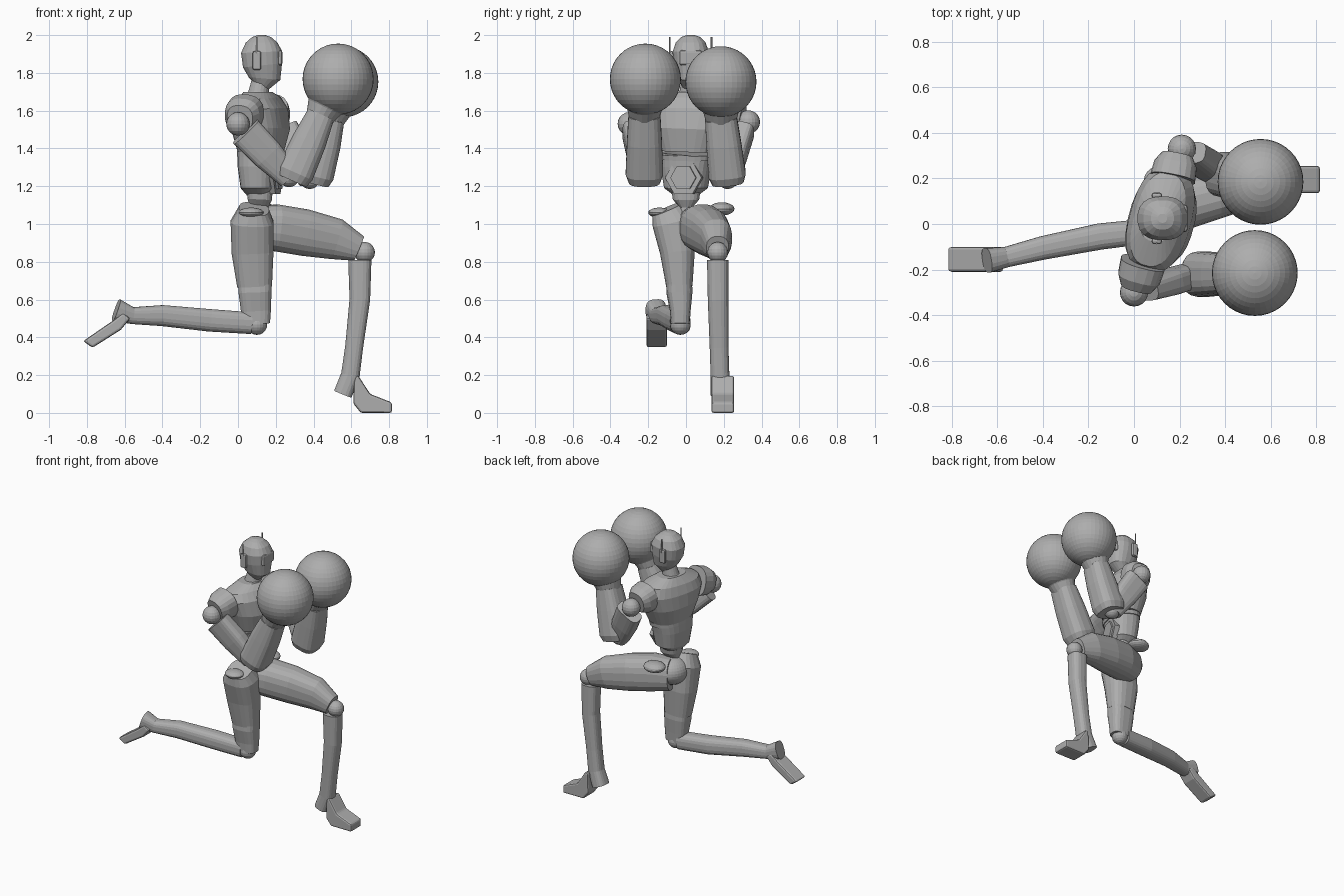
import bpy
import bmesh
import math
from mathutils import Matrix, Vector

default_cube = bpy.data.objects.get("Cube")
if default_cube:
    bpy.data.objects.remove(default_cube, do_unlink=True)

# One matte grey for the whole figure
GREY = (.42, .42, .42, 1)
grey = bpy.data.materials.new("plain_grey")
grey.use_nodes = True
grey.diffuse_color = GREY
for node in grey.node_tree.nodes:
    if node.type == 'BSDF_PRINCIPLED':
        node.inputs["Base Color"].default_value = GREY

parts = []
ACROSS = Vector((0, 1, 0))
CHEST_SIDE = Vector((.26, .965, 0))
CHEST_YAW = math.radians(-15)


def finish(name, bm):
    """Turn a bmesh into a named, coloured object."""
    bmesh.ops.recalc_face_normals(bm, faces=bm.faces[:])
    mesh = bpy.data.meshes.new(name)
    bm.to_mesh(mesh)
    bm.free()
    mesh.materials.append(grey)
    part = bpy.data.objects.new(name, mesh)
    bpy.context.scene.collection.objects.link(part)
    parts.append(part)
    return part


def loft(name, sections, side=ACROSS, power=2, sides=20):
    """Skin rounded sections given as x, y, z, half width, half depth."""
    bm = bmesh.new()
    centres = [Vector(section[:3]) for section in sections]
    last = len(centres) - 1
    rings = []
    for i, section in enumerate(sections):
        along = (centres[min(i + 1, last)] - centres[max(i - 1, 0)]).normalized()
        wide = (side - along * side.dot(along)).normalized()
        deep = along.cross(wide)
        ring = []
        for k in range(sides):
            angle = math.tau * (k + .5) / sides
            c, s = math.cos(angle), math.sin(angle)
            u = math.copysign(abs(c) ** (2 / power), c) * section[3]
            v = math.copysign(abs(s) ** (2 / power), s) * section[4]
            ring.append(bm.verts.new(centres[i] + wide * u + deep * v))
        rings.append(ring)
    for low, high in zip(rings, rings[1:]):
        for k in range(sides):
            n = (k + 1) % sides
            bm.faces.new((low[k], low[n], high[n], high[k]))
    bm.faces.new(rings[0])
    bm.faces.new(rings[-1])
    return finish(name, bm)


def ball(name, centre, radius, scale=(1, 1, 1), segments=32):
    """Add a sphere or an ellipsoid."""
    bm = bmesh.new()
    place = Matrix.Translation(centre) @ Matrix.Diagonal((*scale, 1))
    bmesh.ops.create_uvsphere(bm, u_segments=segments, v_segments=segments // 2,
                              radius=radius, matrix=place)
    return finish(name, bm)


def bevel(part, width, segments=2):
    modifier = part.modifiers.new("soft_edges", 'BEVEL')
    modifier.width = width
    modifier.segments = segments


def block(name, centre, size, width, yaw=0):
    """Add a box with softened edges."""
    bm = bmesh.new()
    place = (Matrix.Translation(centre) @ Matrix.Rotation(yaw, 4, 'Z')
             @ Matrix.Diagonal((*size, 1)))
    bmesh.ops.create_cube(bm, size=1, matrix=place)
    bevel(finish(name, bm), width)


def rod(name, centre, radius, depth, turn=Matrix(), sides=12):
    """Add a straight prism or cylinder."""
    bm = bmesh.new()
    bmesh.ops.create_cone(bm, cap_ends=True, segments=sides, radius1=radius,
                          radius2=radius, depth=depth,
                          matrix=Matrix.Translation(centre) @ turn)
    return finish(name, bm)


def slab(name, outline, y, half):
    """Extrude a side outline across the body."""
    bm = bmesh.new()
    face = bm.faces.new([bm.verts.new((x, y - half, z)) for x, z in outline])
    result = bmesh.ops.extrude_face_region(bm, geom=[face])
    moved = [v for v in result["geom"] if isinstance(v, bmesh.types.BMVert)]
    bmesh.ops.translate(bm, verts=moved, vec=(0, 2 * half, 0))
    bevel(finish(name, bm), .012)


# Head, neck and face plate
loft("head", [(.12, .025, 1.73, .045, .045), (.14, .025, 1.77, .07, .085),
              (.13, .025, 1.84, .09, .105), (.125, .025, 1.91, .097, .11),
              (.125, .025, 1.96, .08, .085), (.125, .025, 1.99, .05, .05),
              (.125, .025, 2, .02, .02)], power=2.4)
loft("neck", [(.11, .02, 1.66, .08, .08), (.11, .02, 1.7, .055, .055),
              (.12, .025, 1.77, .045, .045)])
block("face_plate", (.205, .025, 1.88), (.06, .12, .08), .012)
for label, sign in (("left", 1), ("right", -1)):
    y = .025 + sign * .1
    block(label + "_ear_pod", (.1, y, 1.865), (.045, .025, .1), .01)
    rod(label + "_antenna", (.1, y + sign * .01, 1.94), .004, .1)

# Twisted torso with separate chest and abdomen
loft("chest", [(.12, .01, 1.38, .15, .115), (.12, .015, 1.5, .2, .145),
               (.115, .02, 1.6, .235, .135), (.105, .02, 1.66, .21, .105),
               (.105, .02, 1.7, .1, .07)], CHEST_SIDE, 2.5, 28)
loft("abdomen", [(.11, 0, 1.15, .06, .06), (.11, 0, 1.19, .115, .09),
                 (.11, 0, 1.3, .135, .105), (.115, .005, 1.37, .143, .11)],
     CHEST_SIDE, 2.6, 24)
loft("rib_band", [(.115, .005, 1.345, .146, .112),
                  (.118, .005, 1.372, .149, .115)], CHEST_SIDE, 2.6, 24)
facing = Matrix.Rotation(CHEST_YAW, 4, 'Z') @ Matrix.Rotation(math.pi / 2, 4, 'Y')
rod("belt_plate", (.195, -.01, 1.245), .1, .035, facing, 6)
rod("belt_buckle", (.21, -.012, 1.245), .07, .03, facing, 6)
loft("waist", [(.11, 0, 1.04, .04, .05), (.11, 0, 1.09, .035, .05),
               (.115, 0, 1.13, .07, .065), (.115, 0, 1.19, .08, .07)], power=3)

# Arms: shoulder, upper arm, elbow, cuff and glove
ARMS = {
    "right": [(.04, -.17, 1.59), (.01, -.28, 1.56), (0, -.3, 1.53),
              (.27, -.22, 1.25), (.44, -.22, 1.58), (.53, -.215, 1.767)],
    "left": [(.17, .2, 1.59), (.19, .3, 1.57), (.21, .33, 1.54),
             (.38, .22, 1.24), (.49, .185, 1.56), (.555, .185, 1.753)],
}
for label, joints in ARMS.items():
    root, cap, shoulder, elbow, wrist, hand = map(Vector, joints)
    loft(label + "_shoulder_cap", [(*root, .1, .1), (*root.lerp(cap, .6), .095, .095),
                                   (*cap, .07, .07)], Vector((1, 0, 0)), 2.5)
    ball(label + "_shoulder_ball", shoulder, .062, segments=20)
    start = shoulder.lerp(elbow, .15)
    loft(label + "_upper_arm", [(*start, .05, .09), (*start.lerp(elbow, .5), .058, .085),
                                (*elbow, .055, .065)], power=3.5)
    ball(label + "_elbow", elbow, .055, segments=20)
    tail = elbow.lerp(wrist, -.06) + Vector((.025, 0, 0))
    loft(label + "_cuff", [(*tail, .085, .085), (*tail.lerp(wrist, .12), .1, .1),
                           (*tail.lerp(wrist, .6), .093, .092),
                           (*wrist, .085, .075)], power=3)
    loft(label + "_glove_neck", [(*wrist.lerp(hand, -.1), .08, .075),
                                 (*wrist.lerp(hand, .2), .095, .095),
                                 (*wrist.lerp(hand, .5), .135, .135)])
    ball(label + "_glove", hand, .188, segments=40)

# Pelvis and hip flanges
ball("pelvis", (.09, .02, 1), .1, (1.05, 1.25, .95))
ball("right_hip_flange", (.07, -.14, 1.06), .06, (1.1, 1, .45), 20)
ball("left_hip_flange", (.12, .19, 1.08), .07, (1.1, .95, .5), 20)

# Right leg kneels, with the shin trailing behind
loft("right_thigh", [(.085, -.1, 1.08, .085, .08), (.075, -.07, 1.01, .11, .115),
                     (.077, -.045, .85, .093, .112), (.088, -.035, .67, .07, .093)],
     power=2.6)
loft("right_knee_guard", [(.09, -.035, .68, .068, .09), (.09, -.035, .64, .07, .088),
                          (.095, -.03, .54, .055, .08), (.1, -.03, .47, .05, .07)],
     power=3)
ball("right_knee", (.1, -.03, .468), .055, segments=20)
loft("right_shin", [(.07, -.03, .475, .055, .058), (-.15, -.055, .49, .058, .06),
                    (-.4, -.105, .515, .052, .056), (-.56, -.145, .515, .045, .045),
                    (-.645, -.16, .545, .055, .06)], power=2.8)
slab("right_foot", [(-.66, .49), (-.61, .53), (-.57, .5), (-.62, .44),
                    (-.77, .345), (-.82, .38)], -.155, .055)

# Left leg steps forward, with the sole on the ground
loft("left_thigh", [(.08, .05, .985, .1, .11), (.2, .085, .98, .115, .125),
                    (.35, .125, .955, .105, .125), (.52, .16, .92, .085, .11),
                    (.64, .167, .87, .06, .07)], power=2.5)
ball("left_knee", (.67, .168, .85), .055, segments=20)
loft("left_shin", [(.645, .168, .81, .057, .062), (.645, .17, .6, .055, .055),
                   (.615, .175, .35, .05, .048), (.595, .18, .2, .05, .05),
                   (.555, .185, .1, .055, .05)], power=2.8)
slab("left_foot", [(.615, .19), (.635, .2), (.7, .1), (.815, .055), (.815, 0),
                   (.65, 0), (.61, .05)], .195, .06)

# Smooth skin with crisp creases
for part in bpy.context.view_layer.objects:
    part.select_set(part in parts)
bpy.context.view_layer.objects.active = parts[0]
bpy.ops.object.shade_smooth_by_angle(angle=math.radians(35))
